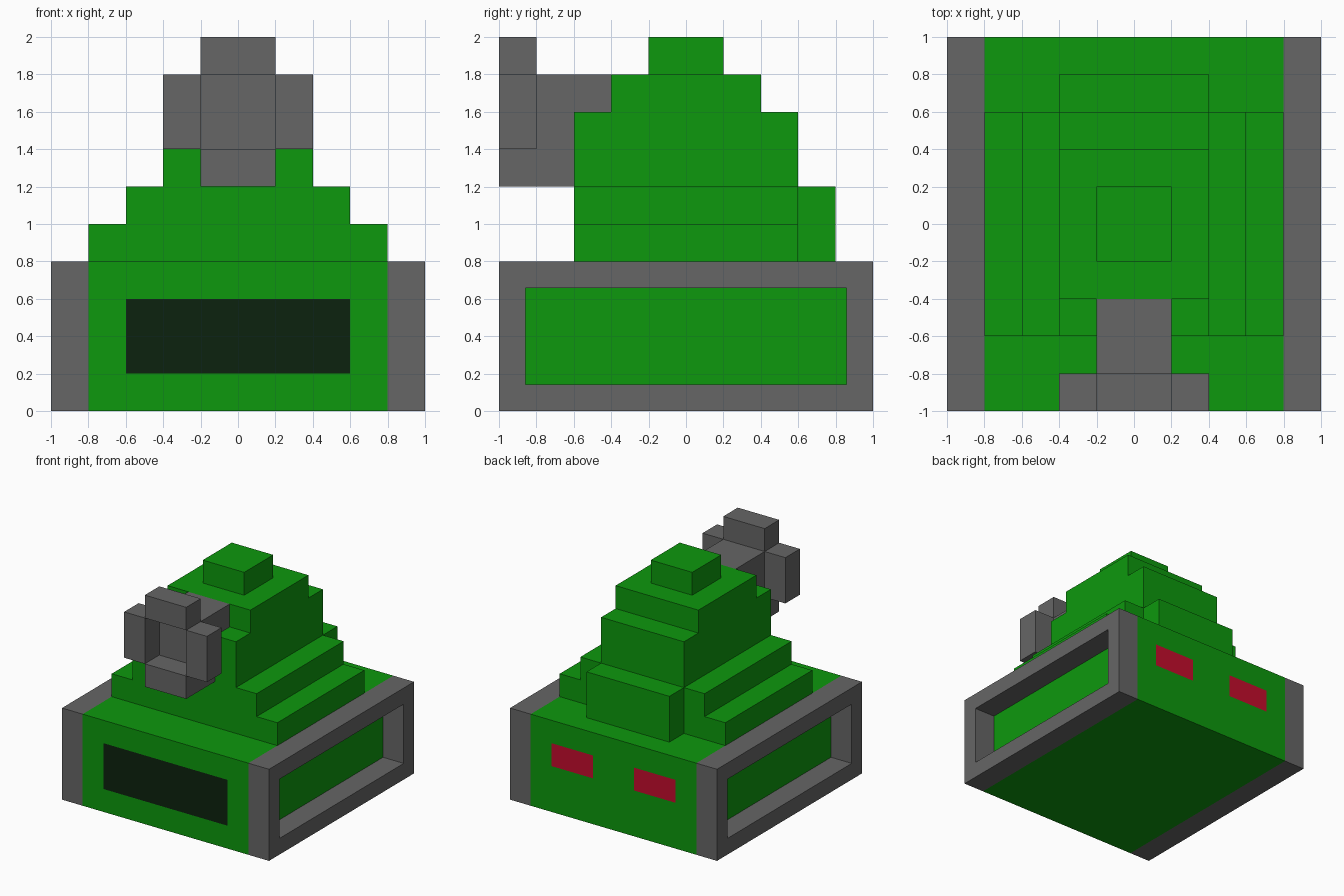
import bpy
import bmesh
from mathutils import Vector

cube = bpy.data.objects.get("Cube")
if cube:
    bpy.data.objects.remove(cube, do_unlink=True)


def material(name, rgb):
    m = bpy.data.materials.new(name)
    m.use_nodes = True
    color = (*rgb, 1.0)
    m.diffuse_color = color
    bsdf = m.node_tree.nodes["Principled BSDF"]
    bsdf.inputs["Base Color"].default_value = color
    bsdf.inputs["Roughness"].default_value = 0.8
    return m


GREEN = material("green", (0.004, 0.314, 0.004))
GREY = material("grey", (0.133, 0.133, 0.133))
DARK = material("dark glass", (0.0037, 0.016, 0.0044))
RED = material("red", (0.55, 0.004, 0.026))


def box_mesh(lo, hi):
    """Box between two corners."""
    bm = bmesh.new()
    bmesh.ops.create_cube(bm, size=1)
    lo, hi = Vector(lo), Vector(hi)
    for v in bm.verts:
        v.co = (lo + hi) / 2 + v.co * (hi - lo)
    return bm


def finish(name, bm, *mats):
    mesh = bpy.data.meshes.new(name)
    bm.to_mesh(mesh)
    bm.free()
    for m in mats:
        mesh.materials.append(m)
    obj = bpy.data.objects.new(name, mesh)
    bpy.context.collection.objects.link(obj)
    return obj


def box(name, lo, hi, mat):
    return finish(name, box_mesh(lo, hi), mat)


def mirror_x(obj):
    obj.modifiers.new("mirror", 'MIRROR').use_axis[0] = True


# Hull, cut so the windscreen and tail lights are faces of its own
bm = box_mesh((-0.8, -1, 0), (0.8, 1, 0.8))
cuts = [((x, 0, 0), (1, 0, 0)) for x in (-0.6, -0.2, 0.2, 0.6)]
cuts += [((0, 0, z), (0, 0, 1)) for z in (0.2, 0.4, 0.6)]
for point, normal in cuts:
    bmesh.ops.bisect_plane(bm, geom=bm.verts[:] + bm.edges[:] + bm.faces[:],
                           plane_co=point, plane_no=normal)
bm.normal_update()
for f in bm.faces:
    c = f.calc_center_median()
    if f.normal.y < -0.9 and abs(c.x) < 0.6 and 0.2 < c.z < 0.6:
        f.material_index = 1
    elif f.normal.y > 0.9 and 0.2 < abs(c.x) < 0.6 and 0.4 < c.z < 0.6:
        f.material_index = 2
finish("hull", bm, GREEN, DARK, RED)

# Track frames: open window through to the hull side
bm = box_mesh((0.8, -1, 0), (1, 1, 0.8))
bm.normal_update()
outer = max(bm.faces, key=lambda f: f.calc_center_median().x)
inner = min(bm.faces, key=lambda f: f.calc_center_median().x)
bmesh.ops.inset_individual(bm, faces=[outer], thickness=0.2)
recess = bmesh.ops.extrude_discrete_faces(bm, faces=[outer])["faces"][0]
for v in recess.verts:
    v.co.x = 0.8
bmesh.ops.delete(bm, geom=[recess, inner], context='FACES')
bmesh.ops.recalc_face_normals(bm, faces=bm.faces[:])
mirror_x(finish("track_frames", bm, GREY))

# Stepped turret: half width, half depth, bottom, top
tiers = [
    ("turret_base", 0.8, 0.6, 0.8, 1.0),
    ("turret_step", 0.6, 0.6, 1.0, 1.2),
    ("turret_body", 0.4, 0.6, 1.2, 1.6),
    ("turret_roof", 0.4, 0.4, 1.6, 1.8),
    ("turret_hatch", 0.2, 0.2, 1.8, 2.0),
]
for name, w, d, z0, z1 in tiers:
    box(name, (-w, -d, z0), (w, d, z1), GREEN)
box("rear_block", (-0.4, 0.6, 0.8), (0.4, 0.8, 1.2), GREEN)

# Gun barrel with a hollow muzzle of four plates
box("barrel", (-0.2, -0.8, 1.2), (0.2, -0.6, 1.8), GREY)
box("barrel_root", (-0.2, -0.6, 1.6), (0.2, -0.4, 1.8), GREY)
box("muzzle_top", (-0.2, -1, 1.8), (0.2, -0.8, 2.0), GREY)
box("muzzle_bottom", (-0.2, -1, 1.2), (0.2, -0.8, 1.4), GREY)
mirror_x(box("muzzle_sides", (0.2, -1, 1.4), (0.4, -0.8, 1.8), GREY))
